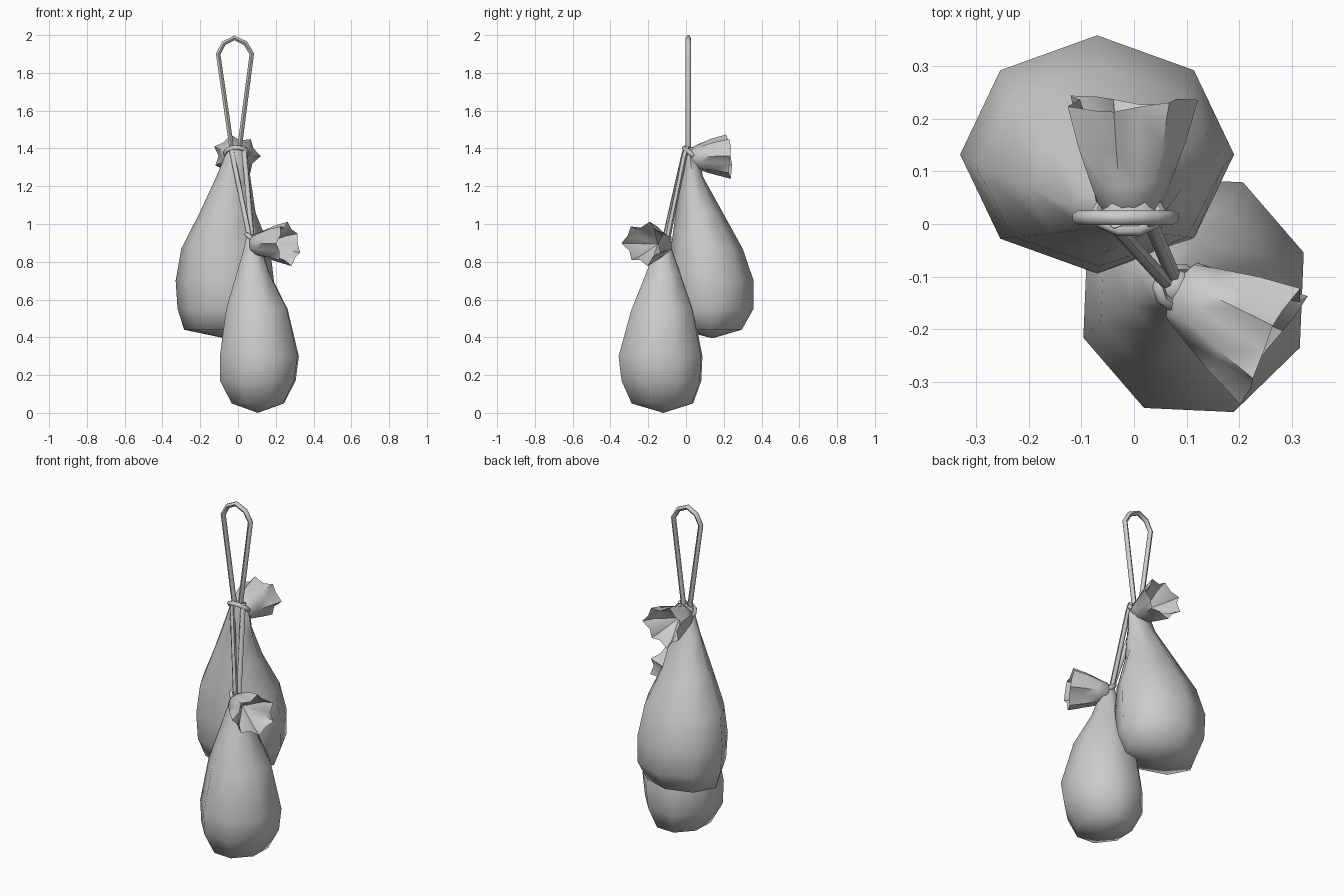
import bpy, bmesh
from math import sin, cos, pi, radians
from mathutils import Vector

if "Cube" in bpy.data.objects:
    bpy.data.objects.remove(bpy.data.objects["Cube"])


def loft(name, rings, start=None, end=None):
    """Skin equal-length rings of points, with optional fan tips."""
    bm = bmesh.new()
    loops = [[bm.verts.new(p) for p in r] for r in rings]
    n = len(loops[0])
    for a, b in zip(loops, loops[1:]):
        for i in range(n):
            j = (i + 1) % n
            bm.faces.new((a[i], a[j], b[j], b[i]))
    for tip, loop in ((start, loops[0]), (end, loops[-1])):
        if tip is not None:
            t = bm.verts.new(tip)
            for i in range(n):
                bm.faces.new((loop[i], loop[(i + 1) % n], t))
    bmesh.ops.recalc_face_normals(bm, faces=bm.faces)
    mesh = bpy.data.meshes.new(name)
    bm.to_mesh(mesh)
    bm.free()
    ob = bpy.data.objects.new(name, mesh)
    bpy.context.collection.objects.link(ob)
    smooth(ob)
    return ob


def smooth(ob):
    bpy.ops.object.select_all(action='DESELECT')
    ob.select_set(True)
    bpy.context.view_layer.objects.active = ob
    bpy.ops.object.shade_smooth_by_angle(angle=radians(60))


def sack(name, rows, turn, grow, bottom, top):
    # rows: z, centre x, centre y, radius x, radius y (eight sides)
    rings = []
    for z, cx, cy, rx, ry in rows:
        rings.append([(cx + grow * rx * cos(turn + i * pi / 4),
                       cy + grow * ry * sin(turn + i * pi / 4), z) for i in range(8)])
    loft(name, rings, bottom, top)


def ruffle(name, base, direction, rows, tip):
    # Fluted flaring mouth; rows: distance, radius, flute depth, drop
    d = Vector(direction).normalized()
    side = d.cross(Vector((0, 0, 1))).normalized()
    up = side.cross(d)
    base = Vector(base)
    n, rings = 14, []
    for dist, r, flute, drop in rows:
        ring = []
        for i in range(n):
            a = 2 * pi * i / n
            k = r * (1 + flute * (-1) ** i + 0.4 * flute * sin(3 * a + 1))
            push = dist + flute * 0.08 * sin(2 * a + 0.6)
            ring.append(base + d * push + side * k * cos(a)
                        + up * (k * 0.93 * sin(a) - drop))
        rings.append(ring)
    loft(name, rings, base - d * 0.03, base + d * tip)


def rope(name, points, radius=0.014, closed=False):
    cu = bpy.data.curves.new(name, 'CURVE')
    cu.dimensions = '3D'
    cu.bevel_depth = radius
    cu.bevel_resolution = 1
    cu.use_fill_caps = True
    sp = cu.splines.new('POLY')
    sp.points.add(len(points) - 1)
    for p, c in zip(sp.points, points):
        p.co = (*c, 1)
    sp.use_cyclic_u = closed
    ob = bpy.data.objects.new(name, cu)
    bpy.context.collection.objects.link(ob)
    bpy.ops.object.select_all(action='DESELECT')
    ob.select_set(True)
    bpy.context.view_layer.objects.active = ob
    bpy.ops.object.convert(target='MESH')
    smooth(bpy.context.object)


# Upper sack body
sack("upper_sack", [
    (0.44, -0.07, 0.13, 0.215, 0.165), (0.55, -0.067, 0.134, 0.253, 0.223),
    (0.70, -0.07, 0.132, 0.26, 0.226), (0.87, -0.065, 0.11, 0.235, 0.19),
    (1.06, -0.055, 0.07, 0.148, 0.125), (1.25, -0.025, 0.032, 0.09, 0.058),
    (1.33, -0.012, 0.025, 0.07, 0.048), (1.40, -0.01, 0.02, 0.045, 0.03)],
    0.0, 1.0, (-0.07, 0.14, 0.395), (-0.01, 0.025, 1.41))

# Lower sack body
sack("lower_sack", [
    (0.05, 0.105, -0.125, 0.14, 0.165), (0.17, 0.105, -0.13, 0.203, 0.214),
    (0.30, 0.113, -0.135, 0.212, 0.225), (0.55, 0.10, -0.125, 0.165, 0.165),
    (0.74, 0.08, -0.12, 0.088, 0.092), (0.86, 0.078, -0.12, 0.05, 0.048),
    (0.93, 0.075, -0.12, 0.03, 0.03)],
    radians(20), 1.05, (0.105, -0.12, 0.0), (0.075, -0.12, 0.945))

# Gathered mouths: outside flare, lip, then hollow interior
mouth = [(0.0, 0.06, 0.0, 0.0), (0.05, 0.075, 0.06, 0.0),
         (0.12, 0.095, 0.1, 0.0), (0.20, 0.112, 0.13, 0.005),
         (0.14, 0.085, 0.12, 0.002)]
ruffle("upper_mouth", (-0.01, 0.03, 1.35), (0, 1, 0.07), mouth, 0.05)
ruffle("lower_mouth", (0.09, -0.125, 0.89), (0.86, -0.5, 0.06), mouth, 0.05)

# Hanging loop
rope("hanging_loop", [
    (-0.03, 0.012, 1.38), (-0.105, 0.012, 1.90), (-0.075, 0.012, 1.957),
    (-0.02, 0.012, 1.985), (0.04, 0.012, 1.957), (0.073, 0.012, 1.90),
    (0.005, 0.012, 1.38)])

# Strands down to the lower sack
rope("strand_left", [(-0.035, 0.005, 1.41), (-0.03, -0.01, 1.37), (0.065, -0.115, 0.91)])
rope("strand_right", [(0.03, 0.01, 1.41), (0.035, -0.005, 1.37), (0.075, -0.10, 0.91)])

# Rope ties around the gathered necks
rope("upper_tie", [(-0.01 + 0.06 * cos(i * pi / 5), 0.022 + 0.035 * sin(i * pi / 5),
                    1.375 - 0.03 * sin(i * pi / 5)) for i in range(10)], 0.012, True)
rope("lower_tie", [(0.082 + 0.036 * cos(i * pi / 5), -0.12 + 0.036 * sin(i * pi / 5),
                    0.915 - 0.03 * cos(i * pi / 5)) for i in range(10)], 0.012, True)
